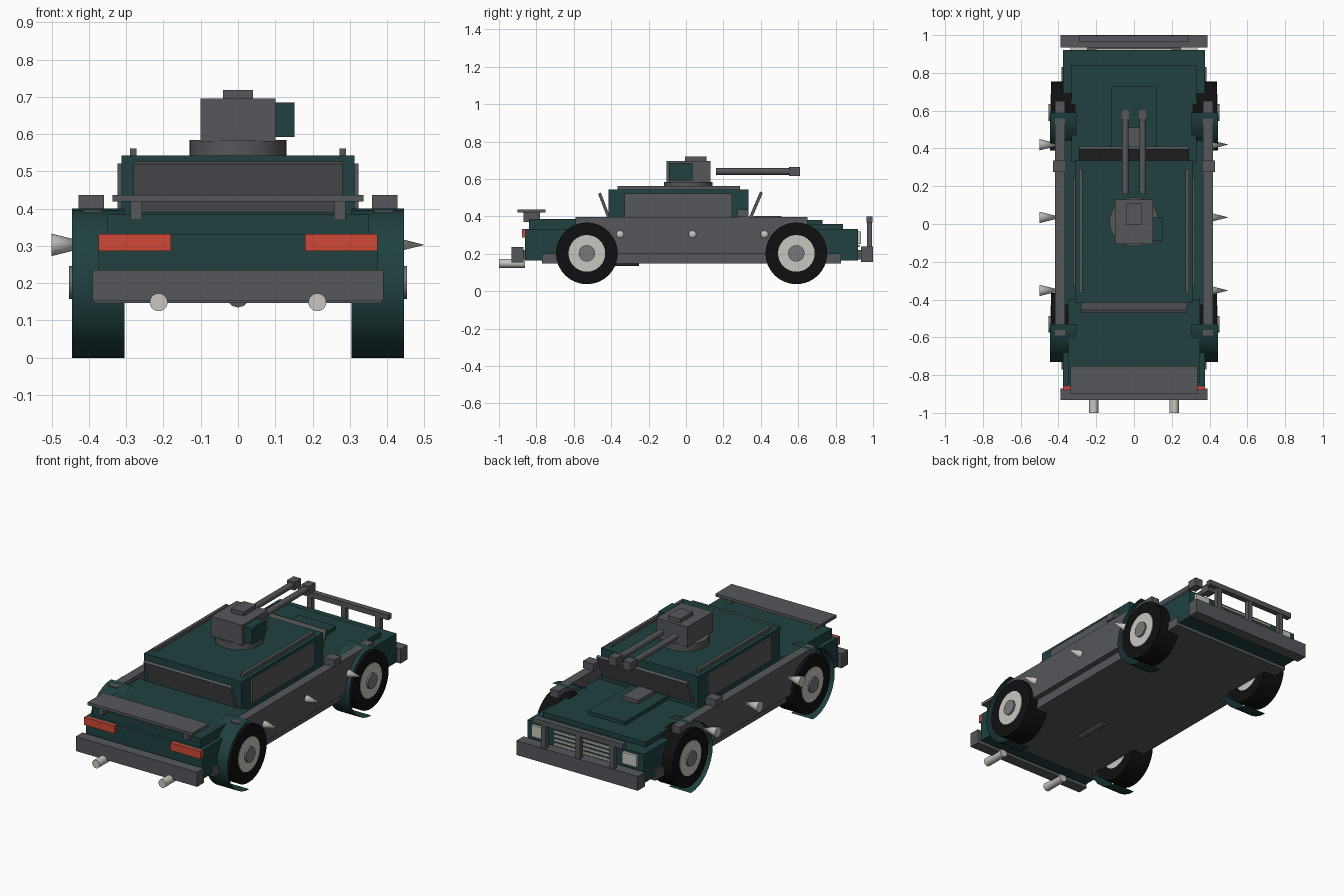
import bpy, bmesh, math
from mathutils import Matrix, Vector

if "Cube" in bpy.data.objects:
    bpy.data.objects.remove(bpy.data.objects["Cube"])


def mat(name, r, g, b):
    m = bpy.data.materials.new(name)
    m.diffuse_color = (r, g, b, 1)
    m.use_nodes = True
    m.node_tree.nodes["Principled BSDF"].inputs["Base Color"].default_value = m.diffuse_color
    return m


GREEN = mat("dark_teal_paint", 0.014, 0.052, 0.051)
GREY = mat("gunmetal_grey", 0.092, 0.095, 0.105)
LIGHT = mat("pale_metal", 0.58, 0.565, 0.52)
RED = mat("red_lens", 0.62, 0.065, 0.038)
BLACK = mat("black_rubber", 0.005, 0.005, 0.006)
HUB = mat("hub_grey", 0.19, 0.19, 0.20)


def finish(bm, name, material, smooth=False):
    bmesh.ops.recalc_face_normals(bm, faces=bm.faces)
    me = bpy.data.meshes.new(name)
    bm.to_mesh(me)
    bm.free()
    me.materials.append(material)
    ob = bpy.data.objects.new(name, me)
    bpy.context.collection.objects.link(ob)
    if smooth:
        bpy.ops.object.select_all(action='DESELECT')
        ob.select_set(True)
        bpy.context.view_layer.objects.active = ob
        bpy.ops.object.shade_smooth_by_angle(angle=math.radians(35))
    return ob


def box(name, material, x, y, z):
    """Box from (min, max) ranges."""
    bm = bmesh.new()
    size = [r[1] - r[0] for r in (x, y, z)]
    mid = [(r[1] + r[0]) / 2 for r in (x, y, z)]
    bmesh.ops.create_cube(bm, size=1, matrix=Matrix.Translation(mid) @ Matrix.Diagonal((*size, 1)))
    return finish(bm, name, material)


def pair(name, material, x, y, z):
    """Box on the right and its mirror on the left."""
    box(name + "_right", material, x, y, z)
    box(name + "_left", material, (-x[1], -x[0]), y, z)


def rod(name, material, a, b, r1, r2=None, seg=24):
    """Cylinder or cone from point a to point b."""
    a, b = Vector(a), Vector(b)
    rot = (b - a).to_track_quat('Z', 'Y').to_matrix().to_4x4()
    bm = bmesh.new()
    bmesh.ops.create_cone(bm, cap_ends=True, segments=seg, radius1=r1,
                          radius2=r1 if r2 is None else r2, depth=(b - a).length,
                          matrix=Matrix.Translation((a + b) / 2) @ rot)
    return finish(bm, name, material, True)


def prism(name, material, hx, profile):
    """Extrude a (y, z) profile across x from -hx to hx."""
    bm = bmesh.new()
    f = bm.faces.new([bm.verts.new((-hx, y, z)) for y, z in profile])
    ext = bmesh.ops.extrude_face_region(bm, geom=[f])
    bmesh.ops.translate(bm, vec=(2 * hx, 0, 0),
                        verts=[v for v in ext['geom'] if isinstance(v, bmesh.types.BMVert)])
    return finish(bm, name, material)


def tyre(name, x0, x1, y, z, r_out, r_in, seg=32):
    """Ring with an open centre for the rim."""
    prof = [(x0, r_in), (x0, r_out), (x1, r_out), (x1, r_in)]
    bm = bmesh.new()
    rings = []
    for i in range(seg):
        a = 2 * math.pi * i / seg
        rings.append([bm.verts.new((x, y + r * math.cos(a), z + r * math.sin(a))) for x, r in prof])
    for i in range(seg):
        p, q = rings[i], rings[(i + 1) % seg]
        for j in range(4):
            k = (j + 1) % 4
            bm.faces.new((p[j], p[k], q[k], q[j]))
    finish(bm, name, BLACK, True)


def fender(name, x0, x1, y, z, r, seg=16):
    """Thin half-round shell behind a wheel."""
    bm = bmesh.new()
    rows = []
    for i in range(seg + 1):
        a = math.pi / 2 + math.pi * i / seg
        p = (y + r * math.cos(a), z + r * math.sin(a))
        rows.append((bm.verts.new((x0, *p)), bm.verts.new((x1, *p))))
    for p, q in zip(rows, rows[1:]):
        bm.faces.new((p[0], p[1], q[1], q[0]))
    finish(bm, name, GREEN, True)


# Chassis, hull and decks
box("chassis", GREY, (-.385, .385), (-.77, .83), (.147, .2))
box("hull", GREEN, (-.375, .375), (-.86, .92), (.165, .332))
box("rear_deck", GREEN, (-.35, .35), (-.84, -.40), (.33, .385))
box("hood", GREEN, (-.33, .33), (.33, .84), (.33, .36))
box("hood_bulge", GREEN, (-.12, .12), (.33, .73), (.355, .38))
box("hood_intake", GREY, (-.05, .05), (.36, .51), (.38, .402))
pair("side_armour", GREY, (.365, .418), (-.59, .65), (.2, .397))
pair("side_box", GREY, (.36, .428), (.275, .335), (.397, .437))
rod("drive_shaft", GREY, (0, -.46, .165), (0, -.25, .165), .03, seg=12)

# Cabin, windows and roof rails
box("cabin", GREEN, (-.313, .313), (-.415, .335), (.33, .543))
pair("side_window", GREY, (.312, .323), (-.33, .245), (.39, .522))
pair("roof_rail", GREY, (.272, .29), (-.365, .29), (.543, .562))
prism("windshield", GREY, .29, [(.335, .39), (.353, .39), (.411, .525), (.396, .532)])
prism("rear_window", GREY, .28, [(-.42, .39), (-.403, .39), (-.455, .527), (-.47, .52)])

# Turret with twin guns
rod("turret_ring", GREY, (0, .012, .54), (0, .012, .584), .13, seg=32)
box("turret", GREY, (-.1, .1), (-.105, .13), (.58, .696))
box("turret_hatch", GREY, (-.04, .04), (-.005, .11), (.69, .719))
box("ammo_box", GREEN, (.095, .152), (-.09, .035), (.592, .685))
for s, side in ((1, "right"), (-1, "left")):
    rod("gun_barrel_" + side, GREY, (s * .046, .16, .64), (s * .046, .56, .64), .018, seg=12)
pair("gun_muzzle", GREY, (.022, .07), (.55, .61), (.616, .664))

# Rear bumper, spoiler, lights and exhausts
box("rear_bumper", GREY, (-.39, .39), (-.932, -.87), (.152, .236))
box("rear_bumper_mount", GREY, (-.3, .3), (-.88, -.85), (.17, .22))
box("spoiler", GREY, (-.337, .337), (-.9, -.752), (.42, .437))
pair("spoiler_post", GREY, (.258, .288), (-.87, -.78), (.37, .422))
pair("tail_light", RED, (.18, .375), (-.878, -.858), (.287, .332))
for s, side in ((1, "right"), (-1, "left")):
    rod("exhaust_" + side, LIGHT, (s * .213, -1, .149), (s * .213, -.86, .149), .024)

# Front bumper, bull bar, lights and grille
box("front_bumper", GREY, (-.39, .39), (.935, 1.0), (.155, .238))
box("front_bumper_mount", GREY, (-.3, .3), (.915, .94), (.17, .22))
box("bull_bar", GREY, (-.29, .29), (.965, .997), (.368, .398))
for i, x in enumerate((-.22, 0, .22)):
    box(f"bull_bar_post_{i + 1}", GREY, (x - .015, x + .015), (.967, .995), (.235, .37))
pair("headlight", LIGHT, (.245, .337), (.915, .936), (.252, .318))
for i in range(4):
    z = .236 + i * .024
    box(f"grille_bar_{i + 1}", LIGHT, (-.2, .2), (.915, .93), (z, z + .011))

# Wheels with fender shells
for s, side in ((1, "right"), (-1, "left")):
    for y, end in ((-.53, "rear"), (.59, "front")):
        tag = f"{end}_{side}"
        tyre("tyre_" + tag, s * .31, s * .44, y, .202, .165, .097)
        rod("rim_" + tag, LIGHT, (s * .312, y, .202), (s * .443, y, .202), .098, seg=32)
        rod("hub_" + tag, HUB, (s * .305, y, .202), (s * .453, y, .202), .044, seg=16)
        fender("fender_" + tag, s * .305, s * .445, y, .2, .2)

# Side spikes: right ones point outward, left ones inward
for i, y in enumerate((-.352, .035, .42)):
    rod(f"spike_right_{i + 1}", LIGHT, (.38, y, .303), (.5, y, .303), .03, 0, 16)
    rod(f"spike_left_{i + 1}", LIGHT, (-.5, y, .303), (-.38, y, .303), .03, 0, 16)
